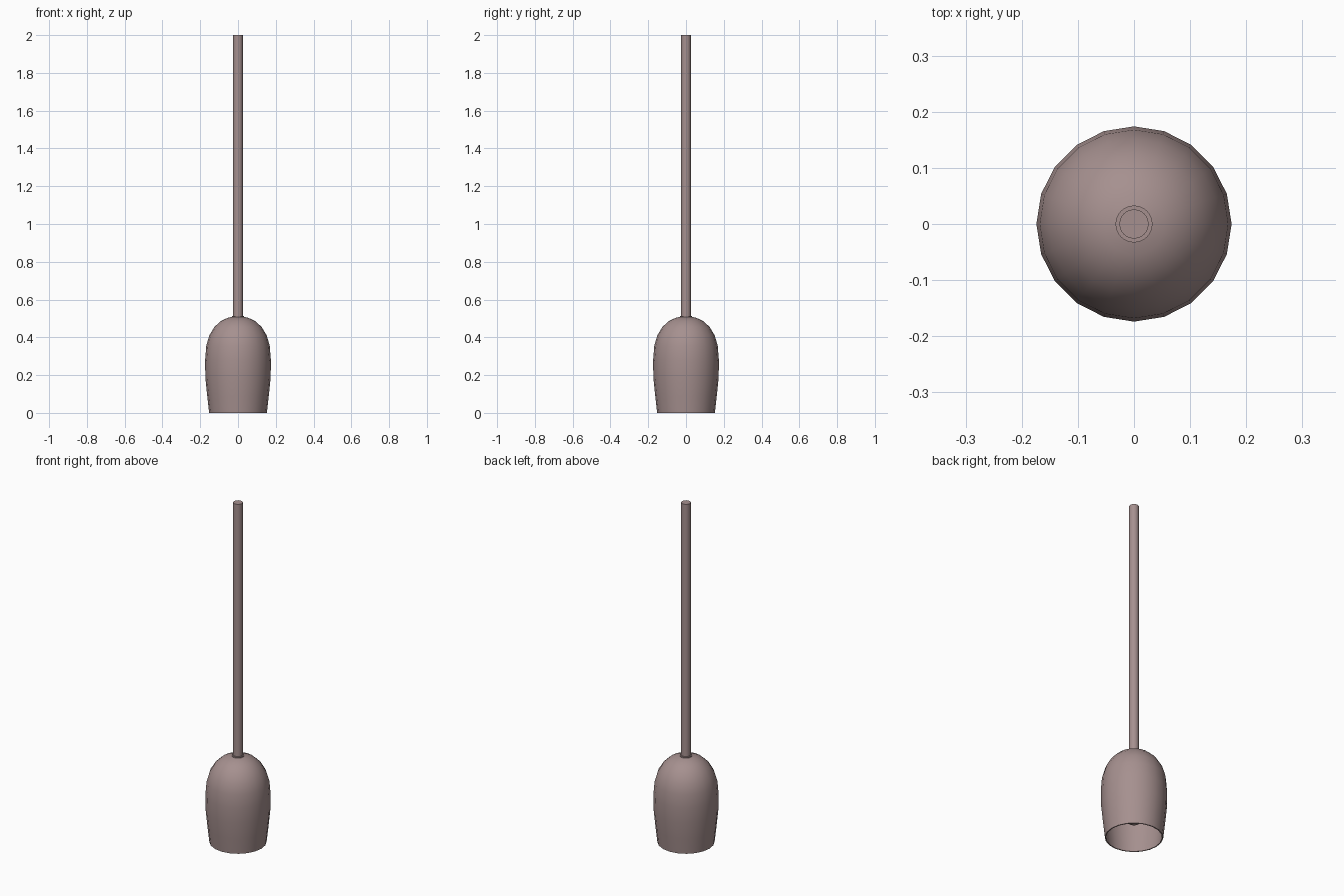
import bpy, bmesh, math

if "Cube" in bpy.data.objects:
    bpy.data.objects.remove(bpy.data.objects["Cube"])

mat = bpy.data.materials.new("dusty mauve")
mat.diffuse_color = (0.38, 0.28, 0.275, 1)
mat.use_nodes = True
mat.node_tree.nodes["Principled BSDF"].inputs["Base Color"].default_value = mat.diffuse_color


def lathe(name, profile, sides, angle=40):
    """Revolve (radius, z) points round the z axis; zero radius closes an end."""
    bm = bmesh.new()
    rings = []
    for r, z in profile:
        if r == 0:
            rings.append([bm.verts.new((0, 0, z))] * sides)
        else:
            rings.append([bm.verts.new((r * math.cos(2 * math.pi * i / sides),
                                        r * math.sin(2 * math.pi * i / sides), z))
                          for i in range(sides)])
    for a, b in zip(rings, rings[1:]):
        for i in range(sides):
            j = (i + 1) % sides
            corners = list(dict.fromkeys((a[i], a[j], b[j], b[i])))
            bm.faces.new(corners)
    bmesh.ops.recalc_face_normals(bm, faces=bm.faces)
    mesh = bpy.data.meshes.new(name)
    bm.to_mesh(mesh)
    bm.free()
    mesh.materials.append(mat)
    ob = bpy.data.objects.new(name, mesh)
    bpy.context.collection.objects.link(ob)
    bpy.ops.object.select_all(action='DESELECT')
    ob.select_set(True)
    bpy.context.view_layer.objects.active = ob
    bpy.ops.object.shade_smooth_by_angle(angle=math.radians(angle))
    return ob


# Bell-shaped shade: outer wall, then back down the inner wall to the rim
outer = [(0.153, 0), (0.163, 0.09), (0.173, 0.19), (0.174, 0.28), (0.168, 0.355),
         (0.152, 0.41), (0.125, 0.455), (0.09, 0.487), (0.055, 0.503), (0.03, 0.508)]
inner = [(max(r - 0.006, 0.02), z - 0.006 * (z > 0.3)) for r, z in reversed(outer)]
lathe("shade", outer + inner + outer[:1], 20)

# Collar where the rod enters the shade
lathe("collar", [(0, 0.49), (0.033, 0.49), (0.033, 0.514), (0, 0.514)], 24)

# Hanging rod
lathe("rod", [(0, 0.5), (0.026, 0.5), (0.026, 2.0), (0, 2.0)], 24)

# Socket and bulb inside the shade
lathe("socket", [(0, 0.25), (0.03, 0.25), (0.03, 0.495), (0, 0.495)], 24)
bulb = [(0, 0.08)] + [(0.05 * math.sin(math.radians(a)), 0.13 - 0.05 * math.cos(math.radians(a)))
                      for a in range(20, 121, 20)]
lathe("bulb", bulb + [(0.03, 0.2), (0.026, 0.25), (0, 0.25)], 24)
